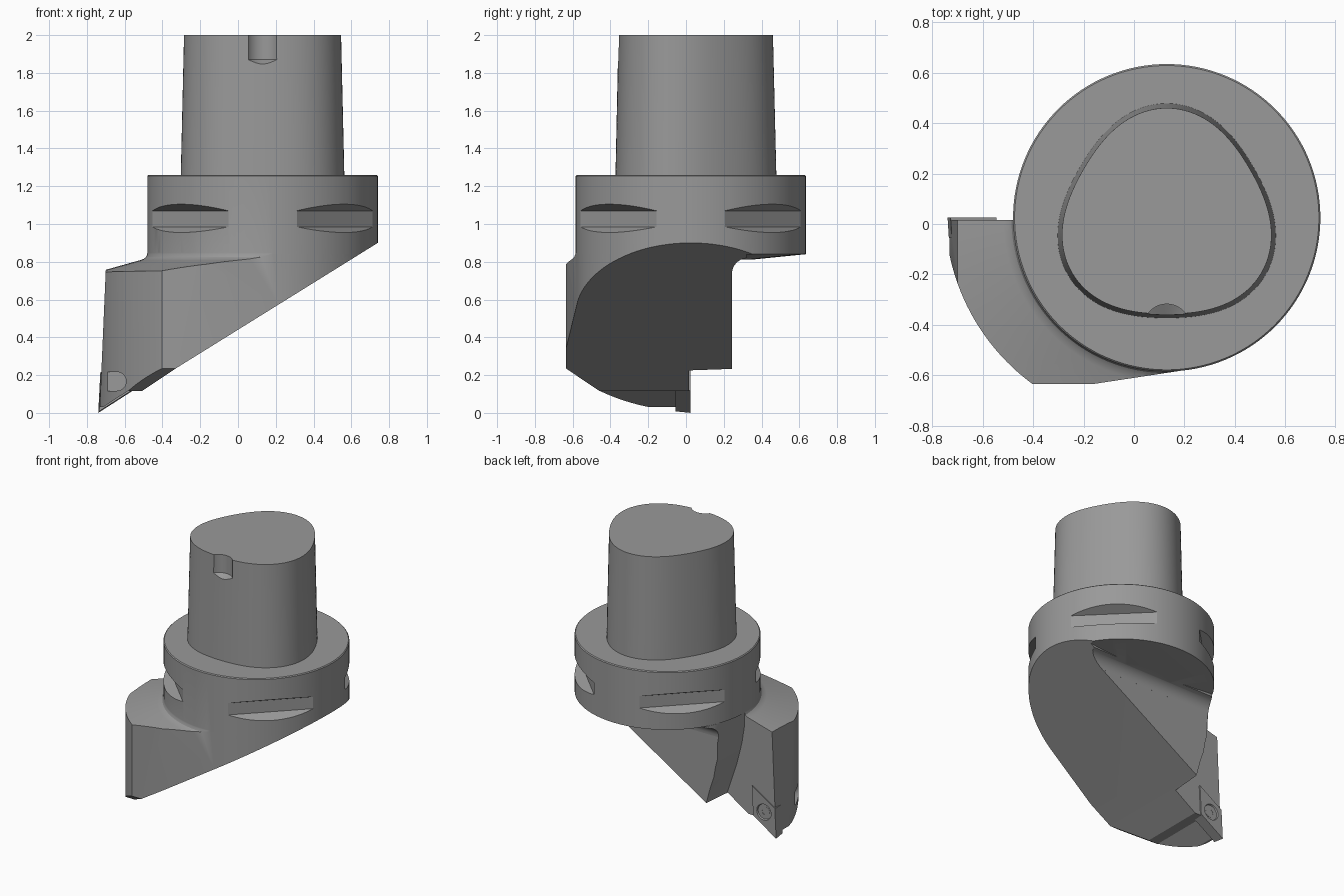
import bpy, bmesh
from math import sin, cos, pi, radians
from mathutils import Matrix

if "Cube" in bpy.data.objects:
    bpy.data.objects.remove(bpy.data.objects["Cube"])

CX, CY = 0.13, 0.025          # tool axis


def make_object(name, bm):
    bmesh.ops.recalc_face_normals(bm, faces=bm.faces)
    me = bpy.data.meshes.new(name)
    bm.to_mesh(me)
    bm.free()
    ob = bpy.data.objects.new(name, me)
    bpy.context.collection.objects.link(ob)
    return ob


def prism(name, axis, a, b, pts, pts2=None):
    """Extrude or loft a profile along an axis between a and b."""
    place = {'x': lambda p, t: (t, p[0], p[1]),
             'y': lambda p, t: (p[0], t, p[1]),
             'z': lambda p, t: (p[0], p[1], t)}[axis]
    bm = bmesh.new()
    lo = [bm.verts.new(place(p, a)) for p in pts]
    hi = [bm.verts.new(place(p, b)) for p in (pts2 or pts)]
    n = len(lo)
    bm.faces.new(lo)
    bm.faces.new(hi)
    for i in range(n):
        j = (i + 1) % n
        bm.faces.new((lo[i], lo[j], hi[j], hi[i]))
    return make_object(name, bm)


def lathe(name, profile, x=CX, y=CY, seg=128):
    """Revolve (r, z) points about a vertical axis; both ends lie on it."""
    bm = bmesh.new()
    start = bm.verts.new((x, y, profile[0][1]))
    end = bm.verts.new((x, y, profile[-1][1]))
    rings = [[bm.verts.new((x + r * cos(2 * pi * i / seg), y + r * sin(2 * pi * i / seg), z))
              for i in range(seg)] for r, z in profile[1:-1]]
    for i in range(seg):
        j = (i + 1) % seg
        bm.faces.new((start, rings[0][i], rings[0][j]))
        bm.faces.new((end, rings[-1][i], rings[-1][j]))
        for p, q in zip(rings, rings[1:]):
            bm.faces.new((p[i], p[j], q[j], q[i]))
    return make_object(name, bm)


def arc(x, y, r, a0, a1, n):
    return [(x + r * cos(radians(a0 + (a1 - a0) * i / n)),
             y + r * sin(radians(a0 + (a1 - a0) * i / n))) for i in range(n + 1)]


def circle(x, y, r, n=32):
    return arc(x, y, r, 0, 360, n)[:-1]


def boolean(target, op, tool):
    tool.hide_render = True
    m = target.modifiers.new("bool", 'BOOLEAN')
    m.operation, m.solver, m.object = op, 'EXACT', tool
    bpy.context.view_layer.objects.active = target
    bpy.ops.object.modifier_apply(modifier=m.name)
    bpy.data.objects.remove(tool)


# tool head: plan outline capped by a shallow cone
outline = (arc(0.10, 0.05, 0.85, 182.4, 233.7, 28) + [(-0.16, -0.635)]
           + arc(CX, CY, 0.609, -82, 20.96, 50) + [(-0.6, 0.243), (-0.75, 0.243)])
body = prism("tool_body", 'z', 0.0, 0.95, outline)
boolean(body, 'INTERSECT', lathe("envelope", [
    (0, -0.2), (1.1, -0.2), (1.1, 0.682), (0.65, 0.808), (0.63, 0.815),
    (0.617, 0.825), (0.611, 0.84), (0.60, 0.93), (0, 0.93)]))

# fillet under the flange, kept inside its radius
fillet = prism("fillet", 'x', -0.6, 0.7, [(0.2, 0.72)] + arc(0.328, 0.735, 0.085, 180, 95, 8)
               + [(0.32, 0.838), (0.2, 0.838)])
boolean(fillet, 'INTERSECT', lathe("clip", [(0, 0.5), (0.608, 0.5), (0.608, 1), (0, 1)]))
boolean(body, 'UNION', fillet)

# chip pocket behind the cutting edge
boolean(body, 'DIFFERENCE', prism(
    "pocket", 'y', 0.015, 0.40,
    [(-1, -0.1), (-0.345, -0.1), (-0.345, 0.235), (-0.42, 0.46), (-0.46, 0.62), (-0.48, 0.75), (-0.48, 1), (-1, 1)],
    [(-1, -0.1), (-0.325, -0.1), (-0.325, 0.235), (-0.375, 0.42), (-0.395, 0.54), (-0.40, 0.75), (-0.40, 1), (-1, 1)]))

# flange
boolean(body, 'UNION', lathe("flange", [(0, 0.812), (0.33, 0.812), (0.61, 0.84), (0.61, 1.254),
                                        (0.604, 1.26), (0, 1.26)]))

# sloping underside, tip relief, front chamfer and drafted left side
boolean(body, 'DIFFERENCE', prism("slant", 'y', -1, 1, [
    (0.9, 0.9994), (-0.33, 0.235), (-0.51, 0.115), (-0.585, 0.115),
    (-0.715, 0.03), (-0.9, 0.03), (-0.9, -0.3), (0.9, -0.3)]))
boolean(body, 'DIFFERENCE', prism("chamfer", 'x', -1, 0, [
    (-0.8, 0.346), (-0.3, 0.009), (-0.3, -0.3), (-0.8, -0.3)]))
boolean(body, 'DIFFERENCE', prism("draft", 'y', -1, 0.5, [
    (-0.6894, 1), (-0.7373, -0.1), (-1, -0.1), (-1, 1)]))

# screw access recess on the outer side
boolean(body, 'DIFFERENCE', prism("access", 'y', -0.9, -0.264,
                                  arc(-0.642, 0.167, 0.05, -90, 90, 16) + [(-0.8, 0.217), (-0.8, 0.117)]))

# four gripper slots round the flange
for k in range(4):
    slot = prism("slot", 'y', -0.5, 0.5, [(0.54, 1.07), (0.54, 0.985), (0.68, 0.925), (0.68, 1.14)])
    slot.data.transform(Matrix.Translation((CX, CY, 0)) @ Matrix.Rotation(radians(45 + 90 * k), 4, 'Z'))
    boolean(body, 'DIFFERENCE', slot)


# tapered three-lobed shank with keyway
def lobes(scale, n=120):
    out = []
    for i in range(n):
        t = 2 * pi * i / n
        r = scale * (0.426 + 0.0275 * cos(3 * (t - pi / 2)))
        out.append((CX + r * cos(t), CY + r * sin(t)))
    return out


shank = prism("shank", 'z', 1.255, 2.0, lobes(1.0), lobes(0.96))
boolean(shank, 'DIFFERENCE', lathe("keyway", [(0, 1.82), (0.092, 1.87), (0.092, 2.2), (0, 2.2)],
                                   CX, -0.41, 48))

# rhombic cutting insert with screw
SX, SZ = -0.642, 0.166
rhomb = [(-0.74, 0.0), (-0.556, 0.118), (-0.545, 0.332), (-0.729, 0.214)]
seat = [(SX + (x - SX) * 0.95, SZ + (z - SZ) * 0.95) for x, z in rhomb]
insert = prism("cutting_insert", 'y', -0.055, 0.025, seat, rhomb)
boolean(insert, 'DIFFERENCE', prism("hole", 'y', -0.012, 0.04, circle(SX, SZ, 0.042),
                                    circle(SX, SZ, 0.064)))
screw = prism("insert_screw", 'y', -0.02, 0.016, circle(SX, SZ, 0.04))
boolean(screw, 'DIFFERENCE', prism("socket", 'y', -0.012, 0.03, circle(SX, SZ, 0.023, 6)))

# dark steel, smooth curved faces with crisp edges
steel = bpy.data.materials.new("dark_steel")
steel.diffuse_color = (0.32, 0.32, 0.32, 1)
steel.use_nodes = True
steel.node_tree.nodes["Principled BSDF"].inputs["Base Color"].default_value = steel.diffuse_color
for ob in (body, shank, insert, screw):
    ob.data.materials.clear()
    ob.data.materials.append(steel)
    bpy.ops.object.select_all(action='DESELECT')
    ob.select_set(True)
    bpy.context.view_layer.objects.active = ob
    bpy.ops.object.shade_smooth_by_angle(angle=radians(25))
